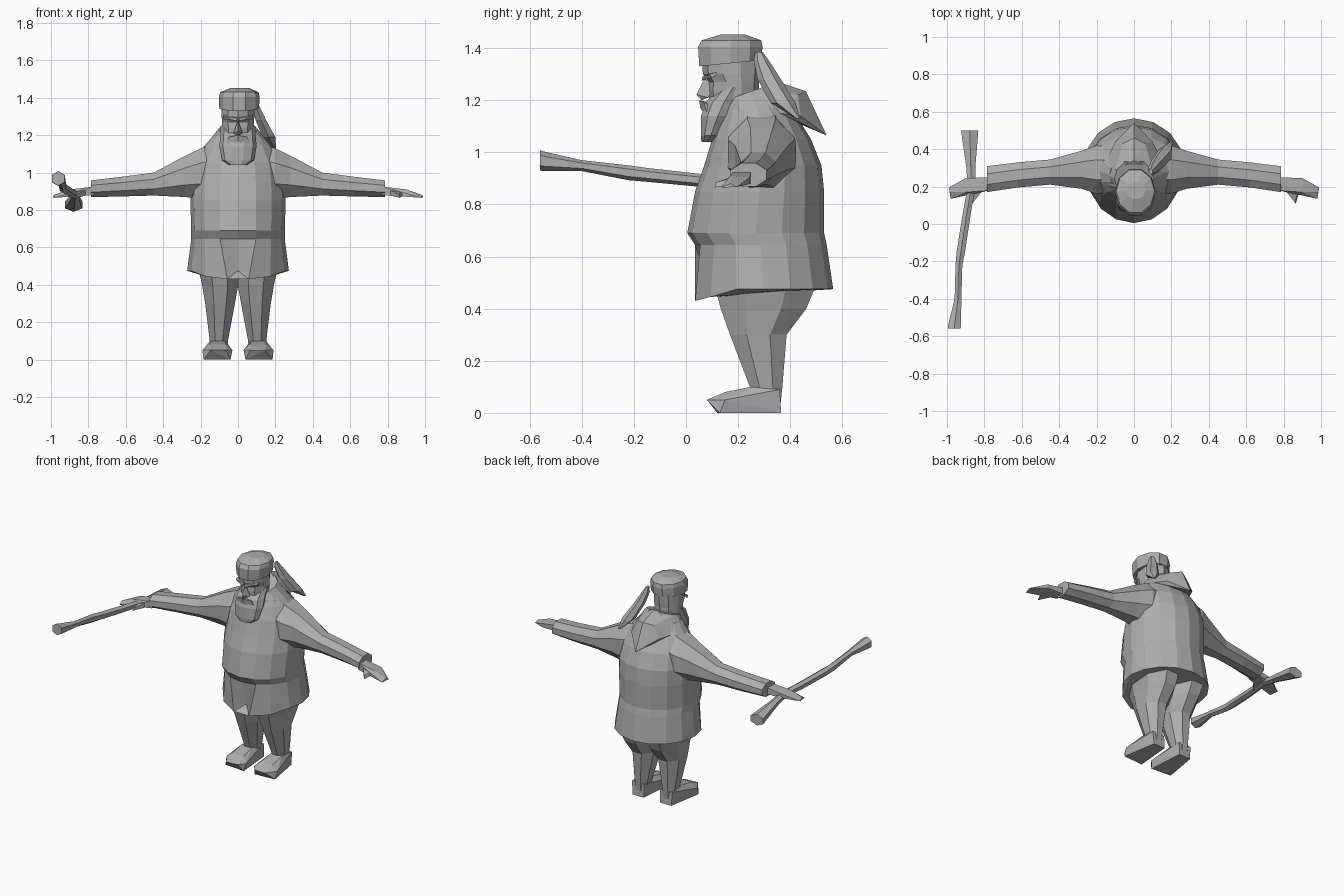
import bpy, bmesh, math
from mathutils import Vector

grey = bpy.data.materials.new("plain grey")
grey.diffuse_color = (0.42, 0.42, 0.42, 1)


def finish(name, bm):
    bmesh.ops.triangulate(bm, faces=[f for f in bm.faces if len(f.verts) > 4])
    bmesh.ops.recalc_face_normals(bm, faces=bm.faces[:])
    me = bpy.data.meshes.new(name)
    bm.to_mesh(me)
    bm.free()
    me.materials.append(grey)
    ob = bpy.data.objects.new(name, me)
    bpy.context.collection.objects.link(ob)
    return ob


def ring(axis, at, u, v, n, turn=0.0):
    """Ellipse across an axis; u and v are (min, max) along the other two axes."""
    pts = []
    for i in range(n):
        a = math.tau * (i + turn) / n - math.pi / 2
        p = [(u[0] + u[1]) / 2 + math.cos(a) * (u[1] - u[0]) / 2,
             (v[0] + v[1]) / 2 + math.sin(a) * (v[1] - v[0]) / 2]
        p.insert("xyz".index(axis), at)
        pts.append(Vector(p))
    return pts


def loft(name, rings, mirror=1):
    bm = bmesh.new()
    vs = [[bm.verts.new((p.x * mirror, p.y, p.z)) for p in r] for r in rings]
    n = len(vs[0])
    for a, b in zip(vs, vs[1:]):
        for i in range(n):
            j = (i + 1) % n
            bm.faces.new((a[i], a[j], b[j], b[i]))
    bm.faces.new(vs[0])
    bm.faces.new(vs[-1])
    return finish(name, bm)


def stack(name, axis, rows, n, turn=0.0, mirror=1):
    return loft(name, [ring(axis, a, u, v, n, turn) for a, u, v in rows], mirror)


def hull(name, pts, mirror=1):
    bm = bmesh.new()
    for x, y, z in pts:
        bm.verts.new((x * mirror, y, z))
    res = bmesh.ops.convex_hull(bm, input=bm.verts[:])
    bmesh.ops.delete(bm, geom=[v for v in res["geom_interior"] if isinstance(v, bmesh.types.BMVert)], context="VERTS")
    return finish(name, bm)


def wide(w):
    return (-w, w)


# coat: belly overhangs a belt crease, skirt flares and dips at the front slit
coat_rows = [(0.475, 0.272, 0.03, 0.565), (0.645, 0.25, 0.035, 0.54), (0.69, 0.25, 0.005, 0.53),
             (0.85, 0.255, 0.035, 0.53), (0.95, 0.25, 0.07, 0.52), (1.05, 0.235, 0.10, 0.48),
             (1.13, 0.19, 0.13, 0.43), (1.20, 0.13, 0.16, 0.37)]
coat = [ring("z", z, wide(w), (f, b), 16) for z, w, f, b in coat_rows]
coat[0][0].y += 0.06
for i in (1, 2, 14, 15):
    coat[0][i].z = 0.43 if i in (1, 15) else 0.445
    coat[0][i].x *= 0.55 if i in (1, 15) else 0.9
    coat[0][i].y -= 0.015
loft("coat", coat)

for m, side in ((1, "left"), (-1, "right")):
    # trouser leg
    stack(side + "_trouser_leg", "z", [
        (0.02, (0.055, 0.15), (0.27, 0.365)), (0.10, (0.05, 0.155), (0.24, 0.375)),
        (0.30, (0.01, 0.182), (0.16, 0.395)), (0.40, (-0.01, 0.20), (0.12, 0.475)),
        (0.50, (-0.02, 0.225), (0.09, 0.52))], 8, 0.5, m)
    # shoe
    hull(side + "_shoe", [
        (0.06, 0.365, 0), (0.145, 0.365, 0), (0.04, 0.12, 0), (0.185, 0.13, 0),
        (0.03, 0.13, 0.05), (0.19, 0.15, 0.05), (0.065, 0.085, 0.05), (0.145, 0.08, 0.05),
        (0.065, 0.15, 0.08), (0.15, 0.15, 0.08), (0.07, 0.25, 0.10), (0.15, 0.25, 0.10),
        (0.06, 0.36, 0.09), (0.15, 0.36, 0.09)], m)
    # sleeve
    stack(side + "_sleeve", "x", [
        (0.08, (0.16, 0.42), (0.86, 1.18)), (0.20, (0.15, 0.43), (0.85, 1.14)),
        (0.28, (0.18, 0.40), (0.86, 1.10)), (0.45, (0.205, 0.35), (0.872, 1.005)),
        (0.62, (0.19, 0.335), (0.868, 0.982)), (0.785, (0.165, 0.315), (0.865, 0.962))], 8, 0.5, m)
    # hand with fingers and thumb
    hull(side + "_hand", [
        (0.77, 0.18, 0.88), (0.77, 0.25, 0.88), (0.77, 0.18, 0.925), (0.77, 0.25, 0.925),
        (0.90, 0.245, 0.88), (0.90, 0.245, 0.905), (0.91, 0.165, 0.87), (0.90, 0.17, 0.91),
        (0.99, 0.195, 0.867), (0.98, 0.135, 0.865), (0.985, 0.17, 0.88)], m)
    hull(side + "_thumb", [
        (0.80, 0.19, 0.88), (0.89, 0.19, 0.88), (0.80, 0.19, 0.91), (0.88, 0.19, 0.905),
        (0.865, 0.11, 0.865), (0.86, 0.115, 0.885)], m)
    # brow and cheek
    hull(side + "_brow", [
        (0.005, 0.062, 1.29), (0.008, 0.06, 1.275), (0.08, 0.09, 1.30), (0.08, 0.10, 1.285),
        (0.01, 0.11, 1.31), (0.07, 0.13, 1.31)], m)
    hull(side + "_moustache", [
        (0.0, 0.05, 1.20), (0.0, 0.055, 1.17), (0.05, 0.07, 1.19), (0.075, 0.09, 1.12),
        (0.02, 0.10, 1.19), (0.06, 0.12, 1.14)], m)

# head and neck
stack("head", "z", [
    (1.08, wide(0.085), (0.12, 0.30)), (1.18, wide(0.085), (0.09, 0.28)),
    (1.24, wide(0.088), (0.085, 0.28)), (1.27, wide(0.09), (0.088, 0.28)),
    (1.30, wide(0.092), (0.065, 0.285)), (1.36, wide(0.092), (0.06, 0.29))], 10)
# nose
hull("nose", [(0, 0.07, 1.28), (0, 0.04, 1.222), (-0.025, 0.085, 1.21), (0.025, 0.085, 1.21),
              (0, 0.06, 1.20), (0, 0.12, 1.27)])
# beard
stack("beard", "z", [
    (1.04, (-0.045, 0.045), (0.058, 0.10)), (1.065, (-0.085, 0.085), (0.055, 0.135)),
    (1.14, (-0.10, 0.10), (0.055, 0.19)), (1.19, (-0.095, 0.095), (0.07, 0.22)),
    (1.25, (-0.092, 0.092), (0.13, 0.23))], 10, 0.5)
# hat band, dome and hanging tail
hat = [ring("z", z, x, y, 10, 0.5) for z, x, y in (
    (1.33, (-0.10, 0.112), (0.045, 0.295)), (1.405, (-0.102, 0.116), (0.04, 0.30)),
    (1.43, (-0.095, 0.11), (0.055, 0.295)), (1.452, (-0.04, 0.06), (0.13, 0.23)))]
for p in hat[0]:
    p.z += 0.10 * (p.y - 0.05)
loft("hat", hat)
stack("hat_tail", "z", [
    (1.13, (0.185, 0.205), (0.42, 0.44)), (1.19, (0.125, 0.205), (0.325, 0.42)),
    (1.28, (0.09, 0.155), (0.275, 0.365)), (1.35, (0.075, 0.12), (0.26, 0.32)),
    (1.385, (0.08, 0.10), (0.265, 0.295))], 6)

# collar rising towards the back, and pointed hood
collar = [ring("z", z, wide(w), (f, b), 12) for z, w, f, b in (
    (1.10, 0.19, 0.13, 0.43), (1.17, 0.155, 0.14, 0.40), (1.21, 0.105, 0.15, 0.34))]
for p in collar[2]:
    p.z += 0.35 * (p.y - 0.18)
loft("collar", collar)
hull("hood", [
    (-0.10, 0.29, 1.24), (0.10, 0.29, 1.24), (0, 0.34, 1.275), (-0.14, 0.36, 1.15), (0.14, 0.36, 1.15),
    (0, 0.46, 1.235), (-0.06, 0.43, 1.22), (0.06, 0.43, 1.22), (-0.10, 0.44, 1.14), (0.10, 0.44, 1.14),
    (0, 0.54, 1.065), (0, 0.41, 1.12)])

# flared gun: muzzle, barrel, grip and stock
stack("gun", "y", [
    (-0.56, (-1.0, -0.922), (0.93, 1.008)), (-0.545, (-1.0, -0.92), (0.928, 1.003)),
    (-0.40, (-0.962, -0.92), (0.928, 0.97)), (-0.22, (-0.957, -0.915), (0.893, 0.95)),
    (-0.15, (-0.952, -0.90), (0.887, 0.94)), (0.05, (-0.92, -0.87), (0.868, 0.918)),
    (0.20, (-0.893, -0.845), (0.86, 0.905)), (0.30, (-0.90, -0.845), (0.84, 0.89)),
    (0.50, (-0.932, -0.825), (0.79, 0.865))], 6)
